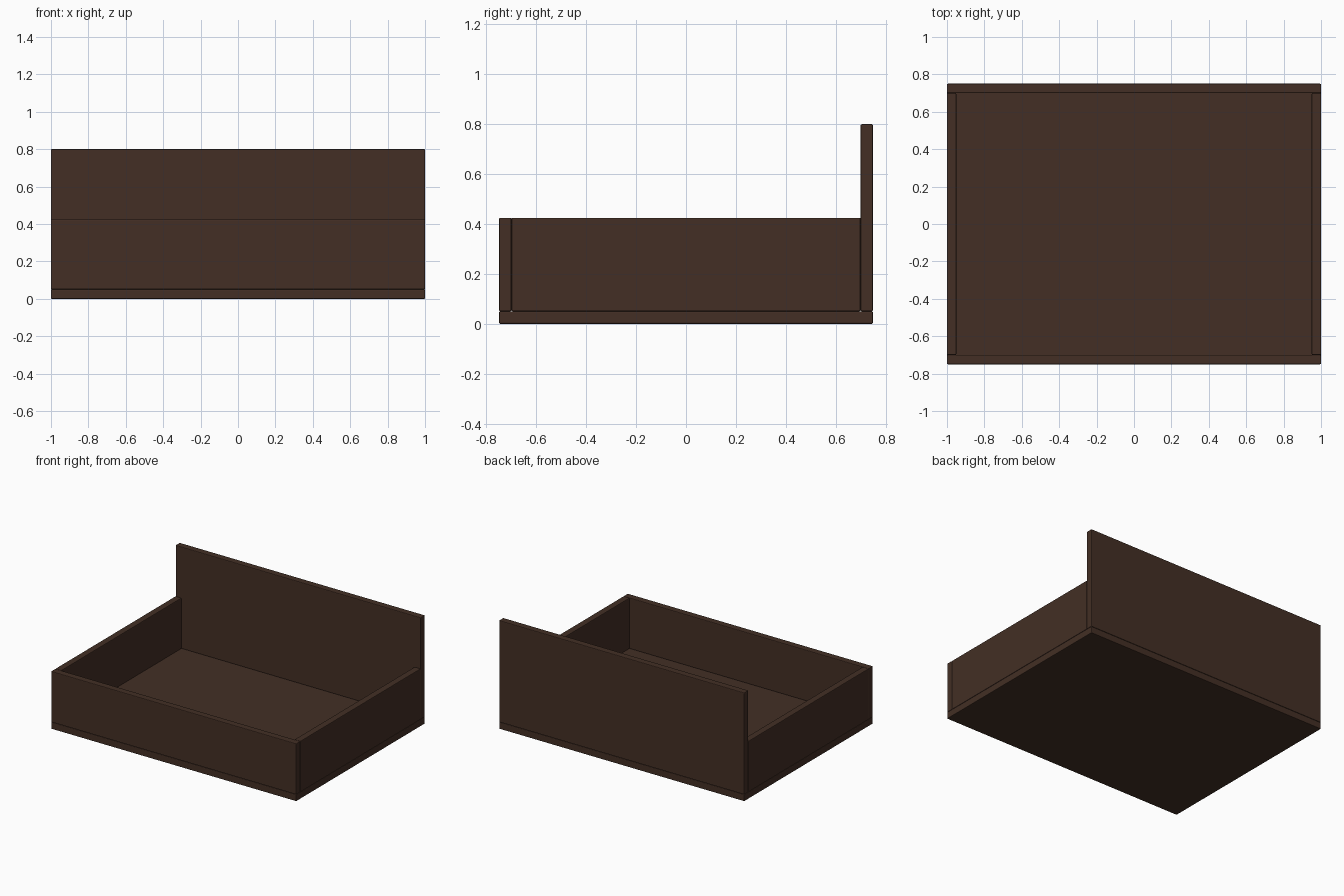
import bpy

if "Cube" in bpy.data.objects:
    bpy.data.objects.remove(bpy.data.objects["Cube"])

wood = bpy.data.materials.new("dark_brown_wood")
wood.diffuse_color = (0.056, 0.028, 0.018, 1.0)
wood.use_nodes = True
wood.node_tree.nodes["Principled BSDF"].inputs["Base Color"].default_value = wood.diffuse_color


def panel(name, lo, hi):
    """Box board between two corners with slightly eased edges."""
    size = [b - a for a, b in zip(lo, hi)]
    centre = [(a + b) / 2 for a, b in zip(lo, hi)]
    bpy.ops.mesh.primitive_cube_add(size=1, location=centre)
    ob = bpy.context.object
    ob.name = name
    ob.scale = size
    bpy.ops.object.transform_apply(location=False, rotation=False, scale=True)
    ob.data.materials.append(wood)
    bevel = ob.modifiers.new("eased_edges", 'BEVEL')
    bevel.width = 0.005
    bevel.segments = 2
    return ob


W, D, T = 1.0, 0.75, 0.05      # half width, half depth, board thickness
RIM, BACK = 0.425, 0.80        # tray wall height, tall back height

# Floor board
panel("base", (-W, -D, 0), (W, D, T))
# Low front wall and tall back wall
panel("front_panel", (-W, -D, T), (W, -D + T, RIM))
panel("back_panel", (-W, D - T, T), (W, D, BACK))
# Side walls between front and back
panel("left_panel", (-W, -D + T, T), (-W + T, D - T, RIM))
panel("right_panel", (W - T, -D + T, T), (W, D - T, RIM))
